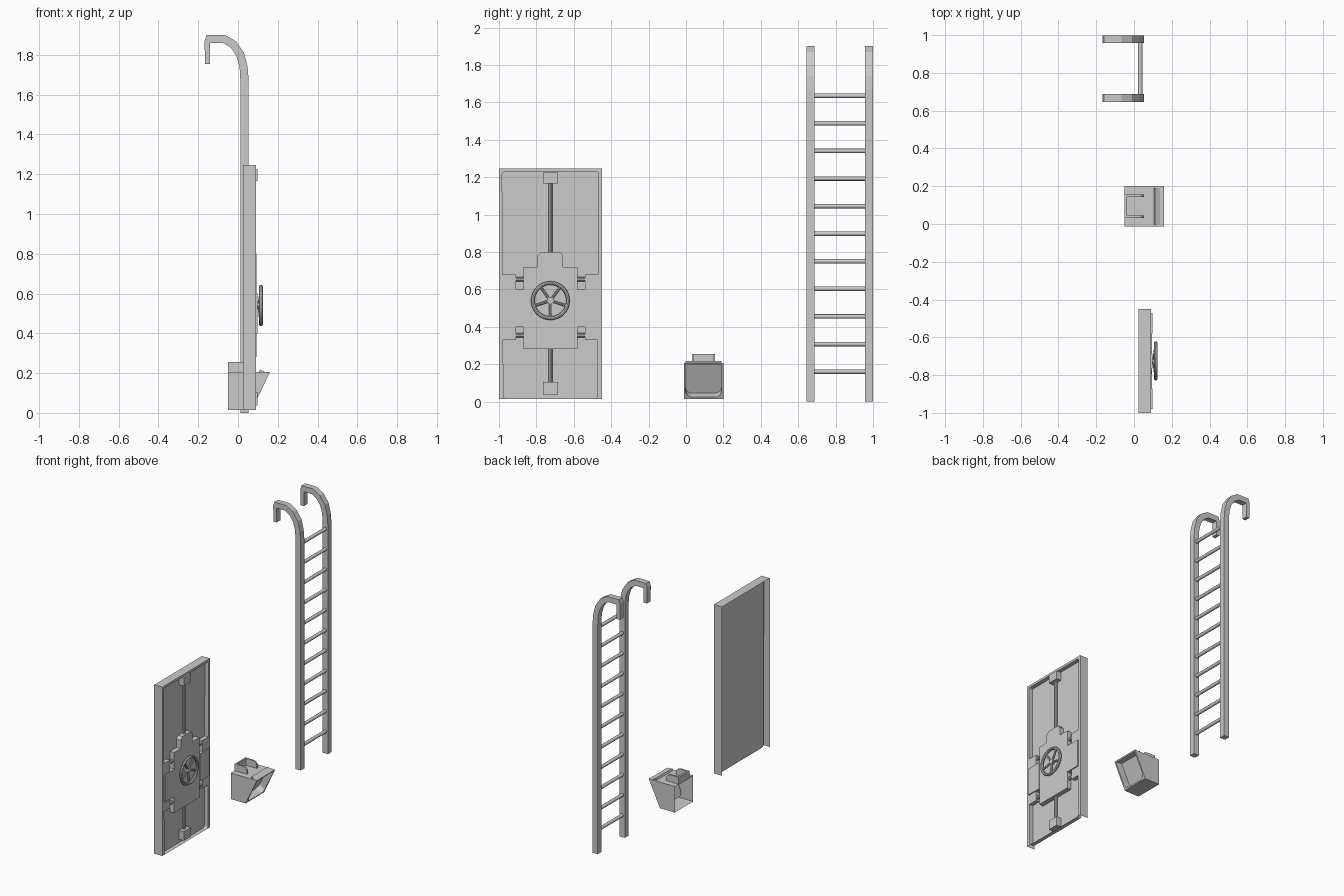
import bpy, bmesh, math
from mathutils import Vector, Matrix

if "Cube" in bpy.data.objects:
    bpy.data.objects.remove(bpy.data.objects["Cube"])


def finish(name, bm, smooth=False):
    me = bpy.data.meshes.new(name)
    bm.to_mesh(me)
    bm.free()
    ob = bpy.data.objects.new(name, me)
    bpy.context.collection.objects.link(ob)
    if smooth:
        bpy.ops.object.select_all(action='DESELECT')
        ob.select_set(True)
        bpy.context.view_layer.objects.active = ob
        bpy.ops.object.shade_smooth_by_angle(angle=math.radians(40))
    return ob


def add_box(bm, x0, x1, y0, y1, z0, z1):
    m = Matrix.Translation(((x0 + x1) / 2, (y0 + y1) / 2, (z0 + z1) / 2)) @ \
        Matrix.Diagonal((x1 - x0, y1 - y0, z1 - z0, 1))
    bmesh.ops.create_cube(bm, size=1, matrix=m)


def add_prism(bm, pts, vec):
    """Extrude a planar outline along a vector."""
    f = bm.faces.new([bm.verts.new(p) for p in pts])
    ext = bmesh.ops.extrude_face_region(bm, geom=[f], use_keep_orig=True)
    bmesh.ops.translate(bm, vec=vec, verts=[g for g in ext['geom'] if isinstance(g, bmesh.types.BMVert)])
    bmesh.ops.recalc_face_normals(bm, faces=bm.faces)


def add_rod(bm, a, b, r, sides=10):
    a, b = Vector(a), Vector(b)
    d = b - a
    m = Matrix.Translation((a + b) / 2) @ d.to_track_quat('Z', 'Y').to_matrix().to_4x4()
    bmesh.ops.create_cone(bm, cap_ends=True, segments=sides, radius1=r, radius2=r, depth=d.length, matrix=m)


def recess(bm, face, border, depth, radius, only_low=False):
    """Sink a round-cornered pocket into a face."""
    n = face.normal.copy()
    bmesh.ops.inset_region(bm, faces=[face], thickness=border)
    ext = bmesh.ops.extrude_face_region(bm, geom=[face])
    vs = [g for g in ext['geom'] if isinstance(g, bmesh.types.BMVert)]
    if face.is_valid:
        bm.faces.remove(face)
    bmesh.ops.translate(bm, vec=-n * depth, verts=vs)
    zm = sum(v.co.z for v in vs) / len(vs)
    es = [e for v in vs for e in v.link_edges if e.other_vert(v) not in vs
          and (not only_low or v.co.z < zm)]
    bmesh.ops.bevel(bm, geom=es, offset=radius, segments=4, profile=0.5, affect='EDGES')


def facing(bm, d):
    bm.normal_update()
    return max(bm.faces, key=lambda f: f.normal.dot(Vector(d)))


# Door shell: recessed front, open back and bottom
bm = bmesh.new()
add_box(bm, 0.025, 0.09, -1.0, -0.45, 0.015, 1.245)
front, back, bottom = (facing(bm, d) for d in ((1, 0, 0), (-1, 0, 0), (0, 0, -1)))
bmesh.ops.delete(bm, geom=[back, bottom], context='FACES')
recess(bm, front, 0.024, 0.03, 0.014)
finish("door_panel", bm)

CY, CZ = -0.725, 0.54
# Side bolt blocks, bolt housings and horizontal bolts
bm = bmesh.new()
for s in (-1, 1):
    def span(a, b):
        return sorted((CY + s * a, CY + s * b))
    add_box(bm, 0.06, 0.09, *span(0.185, 0.255), 0.33, 0.68)
    add_box(bm, 0.06, 0.098, *span(0.145, 0.255), 0.40, 0.60)
    for z in (0.355, 0.655):
        add_rod(bm, (0.077, CY + s * 0.14, z), (0.077, CY + s * 0.19, z), 0.012)
finish("side_latches", bm)

# Vertical locking bars with end keepers
bm = bmesh.new()
for z0, z1 in ((1.165, 1.225), (0.038, 0.105)):
    add_box(bm, 0.06, 0.099, CY - 0.04, CY + 0.04, z0, z1)
for z0, z1 in ((0.10, 0.29), (0.79, 1.17)):
    add_rod(bm, (0.073, CY, z0), (0.073, CY, z1), 0.011)
finish("locking_bars", bm)

# Central lock plate with stepped top tab
bm = bmesh.new()
half = [(0.145, 0.28), (0.145, 0.72), (0.068, 0.72), (0.068, 0.78), (0.05, 0.80)]
outline = half + [(-y, z) for y, z in reversed(half)]
add_prism(bm, [(0.06, CY + y, z) for y, z in outline], (0.034, 0, 0))
finish("lock_plate", bm)

# Hand wheel
bpy.ops.mesh.primitive_torus_add(major_segments=32, minor_segments=8, major_radius=0.094, minor_radius=0.01,
                                 location=(0.115, CY, CZ), rotation=(0, math.pi / 2, 0))
rim = bpy.context.object
rim.name = "wheel_rim"
bpy.ops.object.shade_smooth_by_angle()
bm = bmesh.new()
add_rod(bm, (0.09, CY, CZ), (0.115, CY, CZ), 0.018, 16)
for i in range(5):
    a = math.radians(54 + 72 * i)
    add_rod(bm, (0.105, CY, CZ), (0.115, CY + 0.092 * math.cos(a), CZ + 0.092 * math.sin(a)), 0.007, 8)
finish("wheel_spokes", bm, True)

# Hooded lamp box: sloped recessed front, open back
bm = bmesh.new()
prof = [(-0.05, 0.015), (0.07, 0.015), (0.16, 0.205), (-0.05, 0.205)]
add_prism(bm, [(x, -0.012, z) for x, z in prof], (0, 0.212, 0))
front, back = facing(bm, (0.9, 0, -0.43)), facing(bm, (-1, 0, 0))
bmesh.ops.delete(bm, geom=[back], context='FACES')
recess(bm, front, 0.014, 0.05, 0.035, True)
finish("lamp_housing", bm)

# Lamp bracket: back plate and two round-ended arms
bm = bmesh.new()
add_box(bm, -0.05, -0.038, 0.032, 0.156, 0.20, 0.255)
arm = [(-0.05, 0.20), (0.05, 0.20), (0.05, 0.225)]
arm += [(0.02 + 0.03 * math.cos(math.radians(t)), 0.225 + 0.03 * math.sin(math.radians(t))) for t in (30, 60, 90)]
arm += [(-0.05, 0.255)]
for y in (0.032, 0.144):
    add_prism(bm, [(x, y, z) for x, z in arm], (0, 0.012, 0))
finish("lamp_bracket", bm)

# Ladder rails with hooked tops
rail = [(0.012, 0), (0.054, 0), (0.054, 1.67), (0.048, 1.74), (0.03, 1.81), (-0.01, 1.868), (-0.065, 1.9),
        (-0.158, 1.9), (-0.168, 1.87), (-0.166, 1.755), (-0.14, 1.755), (-0.14, 1.86), (-0.075, 1.86),
        (-0.035, 1.835), (-0.008, 1.795), (0.008, 1.74), (0.012, 1.67)]
for name, y in (("ladder_rail_near", 0.645), ("ladder_rail_far", 0.957)):
    bm = bmesh.new()
    add_prism(bm, [(x, y, z) for x, z in rail], (0, 0.042, 0))
    finish(name, bm)

# Ladder rungs
bm = bmesh.new()
for i in range(11):
    z = 0.16 + i * 0.1475
    add_rod(bm, (0.033, 0.68, z), (0.033, 0.965, z), 0.012)
finish("ladder_rungs", bm, True)
